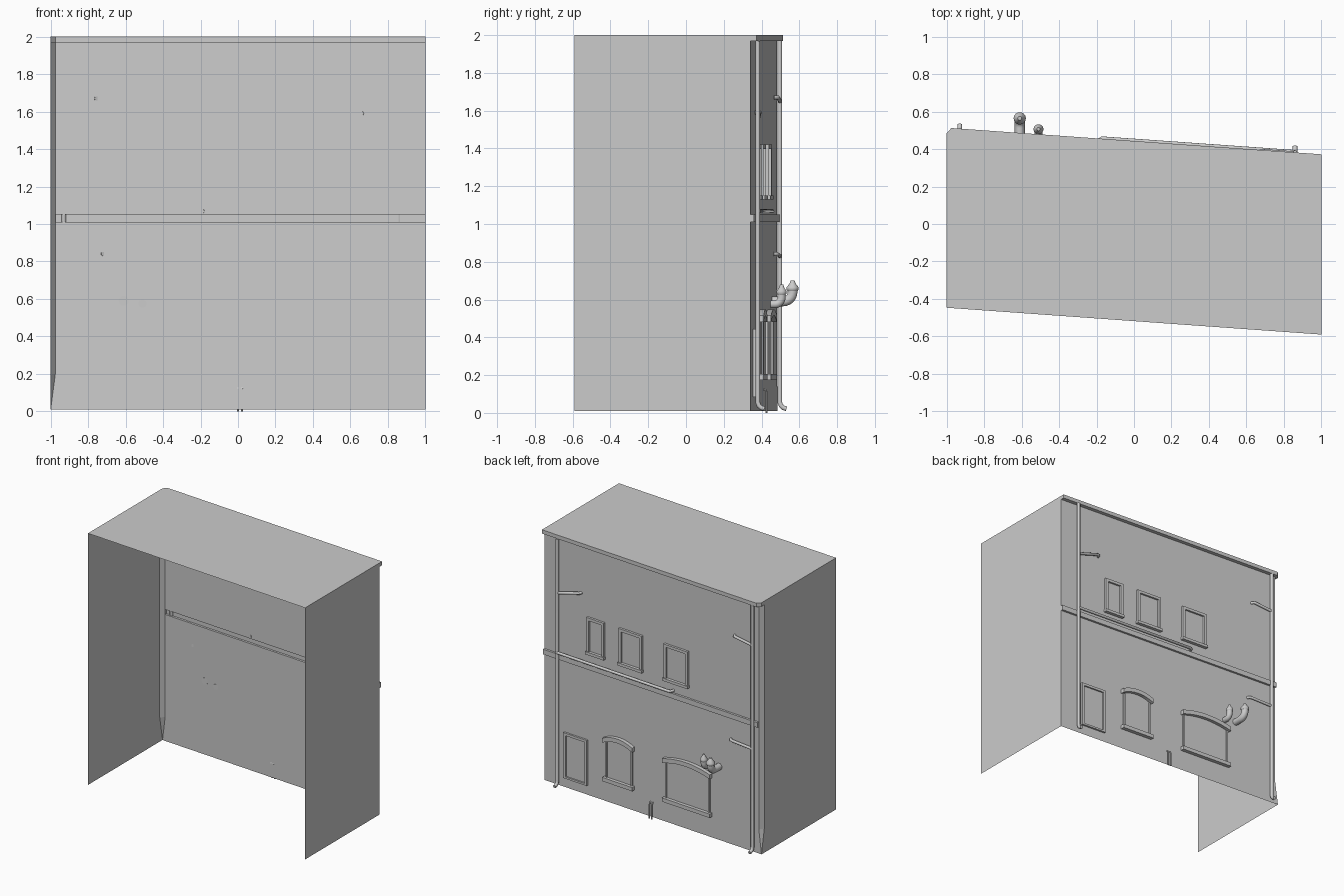
import bpy, bmesh, math
from mathutils import Vector

if "Cube" in bpy.data.objects:
    bpy.data.objects.remove(bpy.data.objects["Cube"])

# The facade is the back wall; it runs slightly skewed, so d = distance out of it
def P(x, d, z):
    return Vector((x, 0.413 - 0.071 * x + d, z))

def finish(name, bm, smooth=False, recalc=True):
    bmesh.ops.remove_doubles(bm, verts=bm.verts, dist=1e-5)
    if recalc:
        bmesh.ops.recalc_face_normals(bm, faces=bm.faces)
    me = bpy.data.meshes.new(name)
    bm.to_mesh(me)
    bm.free()
    ob = bpy.data.objects.new(name, me)
    bpy.context.collection.objects.link(ob)
    return ob

def face(bm, pts):
    bm.faces.new([bm.verts.new(p) for p in pts])

def prism(bm, outline, d0, d1):
    """Closed x-z outline pushed out of the facade from d0 to d1."""
    n = len(outline)
    a = [bm.verts.new(P(x, d0, z)) for x, z in outline]
    b = [bm.verts.new(P(x, d1, z)) for x, z in outline]
    bm.faces.new(a)
    bm.faces.new(b[::-1])
    for i in range(n):
        j = (i + 1) % n
        bm.faces.new((a[i], b[i], b[j], a[j]))

def box(bm, x0, x1, z0, z1, d0, d1):
    prism(bm, [(x0, z0), (x1, z0), (x1, z1), (x0, z1)], d0, d1)

def pipe(name, pts, r, sides=3):
    cu = bpy.data.curves.new(name, 'CURVE')
    cu.dimensions = '3D'
    cu.bevel_depth = r
    cu.bevel_resolution = sides
    cu.use_fill_caps = True
    sp = cu.splines.new('POLY')
    sp.points.add(len(pts) - 1)
    for p, q in zip(sp.points, pts):
        p.co = (*q, 1)
    tmp = bpy.data.objects.new(name + "_curve", cu)
    bpy.context.collection.objects.link(tmp)
    bpy.context.view_layer.update()
    me = bpy.data.meshes.new_from_object(tmp.evaluated_get(bpy.context.evaluated_depsgraph_get()))
    bpy.data.objects.remove(tmp)
    ob = bpy.data.objects.new(name, me)
    bpy.context.collection.objects.link(ob)
    shade(ob)
    return ob

def shade(ob):
    bpy.ops.object.select_all(action='DESELECT')
    ob.select_set(True)
    bpy.context.view_layer.objects.active = ob
    bpy.ops.object.shade_smooth_by_angle(angle=math.radians(40))

# Building shell: facade profile with hollow belt and cornice, open front and base
XL = -0.975
prof = [(0, .01), (0, .2), (0, 1.01), (.017, 1.01), (.017, 1.05), (0, 1.05),
        (0, 1.97), (.03, 1.97), (.03, 2.0)]
bm = bmesh.new()
for (d0, z0), (d1, z1) in zip(prof, prof[1:]):
    face(bm, [P(1, d0, z0), P(XL, d0, z0), P(XL, d1, z1), P(1, d1, z1)])
C = lambda z: Vector((-1, .45, z))
K = lambda z: Vector((-1, .485, z))
# chamfered corner running out to a point at the base
face(bm, [P(XL, 0, .2), C(.2), C(1.97), P(XL, 0, 1.97)])
face(bm, [P(XL, 0, .2), K(.01), C(.2)])
face(bm, [P(XL, 0, .01), K(.01), P(XL, 0, .2)])
# cornice return over the chamfer
face(bm, [P(XL, 0, 1.97), C(1.97), K(1.97), P(XL, .03, 1.97)])
face(bm, [P(XL, .03, 1.97), K(1.97), K(2), P(XL, .03, 2)])
# roof and side walls
FL, FR = (-1, -.447), (1, -.59)
face(bm, [Vector((*FL, 2)), Vector((*FR, 2)), P(1, .03, 2), P(XL, .03, 2), K(2)])
face(bm, [Vector((*FL, .01)), Vector((*FL, 2)), K(2), K(1.97), C(1.97), C(.2), K(.01)])
face(bm, [Vector((*FR, .01))] + [P(1, d, z) for d, z in prof] + [Vector((*FR, 2))])
face(bm, [P(XL, 0, 1.01), P(XL, .017, 1.01), P(XL, .017, 1.05), P(XL, 0, 1.05)])
finish("building_shell", bm)

# Upper windows: raised surround, pane and sill
for i, (x0, x1) in enumerate([(-.33, -.11), (.09, .305), (.44, .60)]):
    bm = bmesh.new()
    z0, z1, w = 1.13, 1.42, .022
    box(bm, x0, x0 + w, z0, z1, 0, .018)
    box(bm, x1 - w, x1, z0, z1, 0, .018)
    box(bm, x0 + w, x1 - w, z1 - w, z1, 0, .018)
    box(bm, x0 - .005, x1 + .005, z0, z0 + .022, 0, .026)
    box(bm, x0 + w, x1 - w, z0 + .022, z1 - w, 0, .003)
    finish(f"upper_window_{i + 1}", bm)

# Lower windows: curved hood, pane and sill
def arc(x0, x1, z, rise, n=10):
    return [(x0 + (x1 - x0) * k / n, z + rise * (1 - (2 * k / n - 1) ** 2)) for k in range(n + 1)]

for i, (x0, x1) in enumerate([(-.545, -.105), (.17, .445)]):
    bm = bmesh.new()
    prism(bm, arc(x0, x1, .48, .035) + arc(x0, x1, .515, .033)[::-1], 0, .03)
    box(bm, x0, x1, .175, .205, 0, .03)
    a, b = x0 + .016, x1 - .016
    prism(bm, [(a, .205), (b, .205)] + arc(a, b, .485, .033)[::-1], 0, .004)
    for s, t in ((a, a + .012), (b - .012, b)):
        box(bm, s, t, .205, .483, 0, .012)
    finish(f"arched_window_{i + 1}", bm)

# Door with raised frame
bm = bmesh.new()
box(bm, .60, .62, .085, .445, 0, .015)
box(bm, .795, .815, .085, .445, 0, .015)
box(bm, .62, .795, .425, .445, 0, .015)
box(bm, .62, .795, .085, .10, 0, .015)
box(bm, .62, .795, .10, .425, 0, .003)
finish("door", bm)

# Downpipes with kicked-out feet, and their branch pipes
for name, x, d in (("right", .86, .028), ("left", -.93, .018)):
    pipe(f"downpipe_{name}", [P(x, d, 1.97), P(x, d, .055), P(x, d + .006, .038),
                              P(x, d + .018, .027), P(x, d + .035, .022)], .013)

def branch(name, xa, za, xb, zb, d):
    s = math.copysign(.02, xa - xb)
    pipe(name, [P(xa, d, za), P(xb + s, d, zb), P(xb + s * .3, d * .7, zb), P(xb, -.002, zb)], .011)

branch("branch_pipe_upper_right", .86, 1.54, .66, 1.59, .025)
branch("branch_pipe_upper_left", -.93, 1.65, -.755, 1.67, .018)
branch("branch_pipe_lower_left", -.93, .83, -.72, .84, .018)
branch("belt_pipe", .86, 1.07, -.19, 1.068, .032)

# Vent elbows with flared caps
for i, (x, d, r, z, R) in enumerate([(-.61, .108, .027, .59, .05), (-.51, .057, .022, .575, .035)]):
    pts = [P(x, -.002, z)] + [P(x, d - R + R * math.sin(t), z + R - R * math.cos(t))
           for t in [k * math.pi / 12 for k in range(7)]] + [P(x, d, .65)]
    pipe(f"vent_elbow_{i + 1}", pts, r)
    bm = bmesh.new()
    top = .665 if i == 0 else .645
    rings = []
    for k, (rr, zz) in enumerate([(r, top - .02), (r * 1.22, top - .012), (r * 1.22, top),
                                  (r * .6, top + .02), (r * .4, top + .035)]):
        rings.append([bm.verts.new(P(x, d, zz) + Vector((rr * math.cos(a), rr * math.sin(a), 0)))
                      for a in [j * math.tau / 14 for j in range(14)]])
    for a, b in zip(rings, rings[1:]):
        for j in range(14):
            bm.faces.new((a[j], a[j - 1], b[j - 1], b[j]))
    bm.faces.new(rings[0])
    bm.faces.new(rings[-1])
    shade(finish(f"vent_cap_{i + 1}", bm))

# Pair of small pipes at the foot of the wall
for i, x in enumerate((0, .022)):
    pipe(f"foot_pipe_{i + 1}", [P(x, -.002, .125), P(x, .009, .122), P(x, .014, .11), P(x, .014, 0)], .006, 1)
